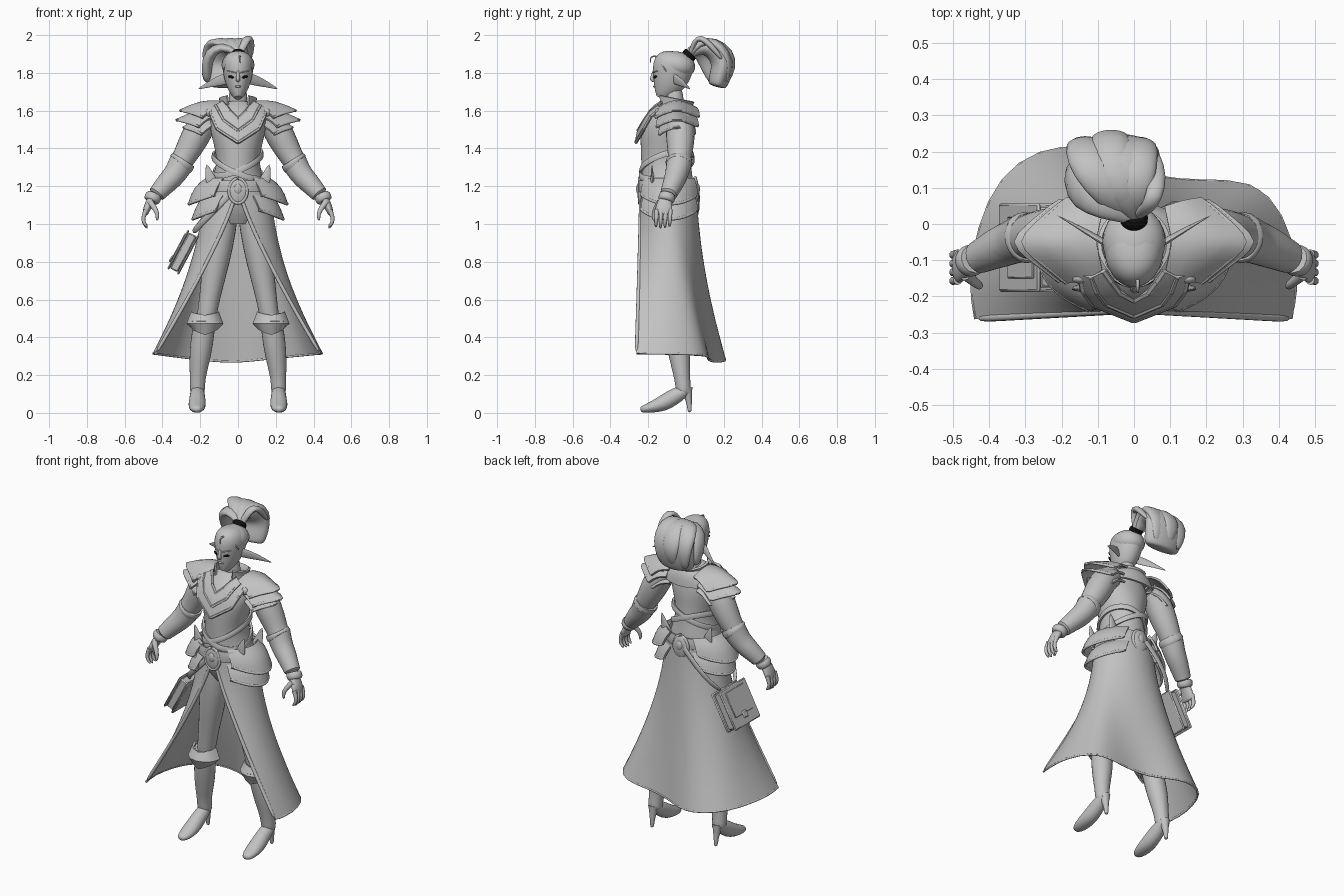
import bpy, bmesh, math
from math import sin, cos, pi, radians
from mathutils import Vector, Matrix

cube = bpy.data.objects.get("Cube")
if cube:
    bpy.data.objects.remove(cube, do_unlink=True)


def material(name, rgb):
    m = bpy.data.materials.new(name)
    m.use_nodes = True
    m.diffuse_color = (*rgb, 1)
    m.node_tree.nodes["Principled BSDF"].inputs["Base Color"].default_value = (*rgb, 1)
    return m


GREY = material("plain grey", (0.54, 0.54, 0.54))
BLACK = material("black", (0.005, 0.005, 0.005))


def finish(name, verts, faces, mat=GREY, mirror=False, sub=0, thick=0, bevel=0):
    """Make the object, bake its modifiers and smooth it by angle."""
    mesh = bpy.data.meshes.new(name)
    mesh.from_pydata([tuple(v) for v in verts], [], faces)
    mesh.materials.append(mat)
    ob = bpy.data.objects.new(name, mesh)
    bpy.context.collection.objects.link(ob)
    if mirror:
        ob.modifiers.new("mirror", "MIRROR").merge_threshold = 0.002
    if sub:
        s = ob.modifiers.new("round", "SUBSURF")
        s.levels = s.render_levels = sub
        s.boundary_smooth = "PRESERVE_CORNERS"
    if thick:
        s = ob.modifiers.new("thickness", "SOLIDIFY")
        s.thickness, s.offset = thick, 0
    if bevel:
        ob.modifiers.new("bevel", "BEVEL").width = bevel
    bpy.ops.object.select_all(action="DESELECT")
    ob.select_set(True)
    bpy.context.view_layer.objects.active = ob
    bpy.ops.object.convert(target="MESH")
    bm = bmesh.new()
    bm.from_mesh(ob.data)
    bmesh.ops.recalc_face_normals(bm, faces=bm.faces)
    bm.to_mesh(ob.data)
    bm.free()
    bpy.ops.object.shade_smooth_by_angle(angle=radians(40))


def grid_faces(rows, cols, closed):
    return [(i * cols + j, i * cols + (j + 1) % cols, (i + 1) * cols + (j + 1) % cols, (i + 1) * cols + j)
            for i in range(rows - 1) for j in range(cols if closed else cols - 1)]


def panel(name, rows, thick=0.012, closed=False, sub=1, mirror=True):
    """Sheet stretched over rows of points."""
    faces = grid_faces(len(rows), len(rows[0]), closed)
    finish(name, [p for r in rows for p in r], faces, mirror=mirror, sub=sub, thick=thick)


def sweep(name, path, flat=1.0, up=(0, 1, 0), mirror=True, mat=GREY, n=12, sub=1):
    """Rounded tube through (x, y, z, radius[, second radius]) points."""
    pts, verts = [Vector(p[:3]) for p in path], []
    grow = 3 / (2 + cos(2 * pi / n))
    for i, p in enumerate(path):
        d = (pts[min(i + 1, len(pts) - 1)] - pts[max(i - 1, 0)]).normalized()
        a = d.cross(Vector(up)).normalized()
        b = a.cross(d)
        r = p[3] * grow
        r2 = p[4] * grow if len(p) > 4 else r * flat
        verts += [pts[i] + a * r * cos(2 * pi * k / n) + b * r2 * sin(2 * pi * k / n) for k in range(n)]
    faces = grid_faces(len(path), n, True)
    faces += [tuple(range(n)), tuple(range(len(verts) - n, len(verts)))]
    finish(name, verts, faces, mat, mirror, sub)


def trim(name, points, r=0.008, up=(0, 1, 0), mirror=True):
    sweep(name, [(*p, r) for p in points], up=up, mirror=mirror, n=6)


def blob(name, c, s, mirror=False, mat=GREY, rot=(0, 0, 0)):
    bm = bmesh.new()
    bmesh.ops.create_uvsphere(bm, u_segments=20, v_segments=12, radius=1)
    m = Matrix.Translation(c)
    for axis, angle in zip("ZYX", reversed(rot)):
        m = m @ Matrix.Rotation(radians(angle), 4, axis)
    m = m @ Matrix.Diagonal((*s, 1))
    data = [m @ v.co for v in bm.verts], [tuple(v.index for v in f.verts) for f in bm.faces]
    bm.free()
    finish(name, *data, mat, mirror)


def around(angles, rx, ry, z, cx=0.0, cy=-0.09):
    """Points on an ellipse; zero degrees faces the front. z may depend on the angle."""
    return [(cx + rx * sin(radians(a)), cy - ry * cos(radians(a)), z(a) if callable(z) else z) for a in angles]


# Torso and neck
sweep("torso", [(0, -.09, 1.0, .08, .07), (0, -.09, 1.08, .16, .118), (0, -.095, 1.18, .155, .138),
                (0, -.102, 1.27, .125, .132), (0, -.107, 1.34, .11, .13), (0, -.11, 1.42, .127, .13),
                (0, -.11, 1.5, .148, .133), (0, -.085, 1.57, .15, .105), (0, -.065, 1.62, .1, .07),
                (0, -.06, 1.65, .05, .05)], mirror=False, n=20, sub=2)
sweep("neck", [(0, -.05, 1.57, .06), (0, -.06, 1.64, .046), (0, -.07, 1.74, .05)], mirror=False)

# Head and face
sweep("head", [(0, -.136, 1.668, .018, .022), (0, -.126, 1.688, .036, .046), (0, -.1, 1.73, .06, .08),
               (0, -.08, 1.78, .075, .1), (0, -.068, 1.83, .084, .108), (0, -.06, 1.87, .079, .1),
               (0, -.052, 1.898, .058, .074), (0, -.05, 1.913, .025, .03)], mirror=False, n=20, sub=2)
blob("hair_cap", (0, -.047, 1.842), (.0875, .097, .071), rot=(-12, 0, 0))
sweep("nose", [(0, -.17, 1.81, .006), (0, -.177, 1.785, .009), (0, -.184, 1.766, .012), (0, -.166, 1.755, .01)],
      mirror=False, n=8)
blob("lips", (0, -.166, 1.728), (.017, .008, .006))
blob("eyes", (.037, -.163, 1.779), (.018, .005, .007), True, BLACK, (0, -12, 25))
trim("brows", [(.012, -.173, 1.8), (.035, -.168, 1.808), (.062, -.146, 1.81)], .003, up=(0, 0, 1))
sweep("ears", [(.065, -.06, 1.768, .028), (.1, -.04, 1.758, .027), (.15, -.01, 1.74, .016), (.215, .025, 1.713, .002)],
      flat=.3)

# Ponytail, side locks and forelock
sweep("hair_tie", [(0, .004, 1.882, .03), (0, .006, 1.884, .039), (0, .026, 1.902, .039), (0, .028, 1.904, .03)],
      up=(1, 0, 0), mirror=False, mat=BLACK, n=16)
sweep("ponytail", [(0, .022, 1.898, .02, .022), (-.02, .075, 1.943, .04, .055), (-.045, .15, 1.935, .066, .11),
                   (-.055, .2, 1.86, .064, .128), (-.055, .182, 1.785, .058, .122), (-.055, .167, 1.74, .052, .112),
                   (-.055, .163, 1.725, .04, .095)],
      up=(1, 0, 0), mirror=False, n=16, sub=2)
for name, x in (("inner_lock", .01), ("middle_lock", -.065), ("outer_lock", -.135)):
    sweep(name, [(x * .1, .025, 1.9, .015), (x * .5, .075, 1.965, .022), (x * .9, .15, 1.965, .028),
                 (x, .23 - .3 * abs(x + .065), 1.905, .031), (x, .248 - .3 * abs(x + .065), 1.83, .024),
                 (x, .205, 1.735, .012)],
          flat=1.9, up=(1, 0, 0), mirror=False)
sweep("right_lock", [(-.01, .025, 1.905, .015), (-.08, .05, 1.945, .025), (-.15, .09, 1.91, .033),
                     (-.168, .13, 1.83, .03), (-.165, .15, 1.745, .018)], flat=1.6, mirror=False)
sweep("left_lock", [(.01, .025, 1.905, .012), (.04, .045, 1.97, .015), (.055, .075, 1.992, .017),
                    (.068, .13, 1.95, .018), (.06, .2, 1.86, .008)], flat=1.4, up=(1, 0, 0), mirror=False)
sweep("forelock", [(.01, -.14, 1.88, .005), (.01, -.172, 1.893, .005), (.01, -.192, 1.878, .004), (.012, -.186, 1.85, .002)],
      up=(1, 0, 0), mirror=False, n=8)
trim("temple_strands", [(.0, -.158, 1.866), (.035, -.152, 1.872), (.065, -.13, 1.85), (.08, -.1, 1.8)], .004, (0, 0, 1))

# Collar, back yoke and breast plate
turn = range(35, 181, 29)
collar_top = around(turn, .1, .1, lambda a: 1.665 + .02 * cos(radians(a)), cy=-.055)
panel("collar", [around(turn, .118, .1, 1.59, cy=-.07), around(turn, .085, .085, 1.625, cy=-.06), collar_top])
back = range(80, 181, 20)
panel("back_yoke", [around(back, .17, .115, lambda a: 1.565 + .02 * cos(radians(a)), cy=-.06),
                    around(back, .145, .11, 1.605, cy=-.06), around(back, .09, .09, 1.635, cy=-.06)])
outer = [(.15, -.135, 1.61), (.14, -.185, 1.57), (.112, -.222, 1.505), (0, -.266, 1.432)]
inner = [(.085, -.13, 1.645), (.064, -.16, 1.625), (.042, -.19, 1.595), (0, -.212, 1.555)]
middle = [tuple((p + q) / 2 - (.014 if i == 1 else 0) for i, (p, q) in enumerate(zip(a, b)))
          for a, b in zip(outer, inner)]
panel("breast_plate", [outer, middle, inner], sub=0)
for name, row in (("breast_plate_trim", outer), ("breast_plate_ridge", middle), ("neckline_trim", inner)):
    for p, q in zip(row, row[1:]):
        sweep(name, [(*p, .008), (*q, .008)], n=6, sub=0)


# Layered pointed shoulder plates
def arch(x, z, drop, tip, w):
    return [(x + tip * (1 - abs(t / 3)), -.05 + (w if t > 0 else w * .92) * t / 3, z - drop * (t / 3) ** 2)
            for t in range(-3, 4)]


for name, z, x, tip, w in (("upper", 1.6, .185, .14, .12), ("middle", 1.55, .205, .14, .115),
                           ("lower", 1.51, .19, .115, .1)):
    edge = arch(x, z, .035, tip, w)
    panel(name + "_shoulder_plates", [arch(x - .1, z + .05, .035, .02, w * .8),
                                      arch(x - .05, z + .052, .04, .07, w * .95), edge])
    trim(name + "_shoulder_trim", edge)
blob("shoulder_studs", (.15, -.15, 1.59), (.022, .015, .022), True)

# Arms, bracers and hands
sweep("arms", [(.13, -.035, 1.57, .06), (.185, -.03, 1.54, .076), (.23, -.03, 1.455, .077), (.275, -.03, 1.37, .064),
               (.33, -.045, 1.28, .053), (.4, -.08, 1.2, .045), (.45, -.1, 1.13, .03)])
cuff = [(.295, -.035, 1.33, .067), (.31, -.04, 1.305, .066), (.335, -.05, 1.26, .06), (.375, -.065, 1.22, .057),
        (.425, -.09, 1.165, .045), (.437, -.095, 1.15, .048)]
sweep("bracers", cuff)
sweep("bracer_rims", [(.288, -.035, 1.34, .064), (.293, -.035, 1.332, .071), (.304, -.04, 1.315, .071), (.31, -.04, 1.31, .065)])
sweep("wrist_bands", [(.442, -.097, 1.155, .038), (.447, -.1, 1.145, .046), (.46, -.105, 1.125, .042), (.463, -.107, 1.118, .034)])
sweep("palms", [(.45, -.105, 1.14, .024, .03), (.475, -.115, 1.1, .022, .044), (.49, -.12, 1.06, .017, .045),
                (.492, -.12, 1.045, .01, .038)])
for i, name in enumerate(("little", "ring", "middle", "index")):
    y, low = -.083 - .024 * i, .008 * abs(i - 1.7)
    sweep(name + "_fingers", [(.487, y, 1.075, .012), (.503, y - .002, 1.035, .011), (.5, y - .004, 1.005, .01),
                              (.478, y - .004, .972 + low, .006)], n=8)
sweep("thumbs", [(.465, -.14, 1.115, .016), (.438, -.163, 1.08, .013), (.424, -.172, 1.05, .011), (.43, -.172, 1.015, .006)], n=8)

# Legs, boots and knee guards
sweep("legs", [(.08, -.09, 1.09, .08), (.09, -.09, .98, .083), (.116, -.085, .8, .072), (.145, -.075, .64, .056),
               (.168, -.068, .5, .05), (.178, -.06, .44, .05)])
sweep("boots", [(.172, -.066, .52, .058), (.178, -.062, .47, .057), (.192, -.045, .37, .061), (.205, -.03, .27, .053),
                (.214, -.02, .18, .04), (.215, -.014, .13, .041), (.215, -.012, .105, .036), (.215, -.015, .09, .02)])
sweep("shoes", [(.215, .01, .125, .03, .025), (.215, -.02, .11, .038, .036), (.215, -.07, .082, .041, .044),
                (.216, -.12, .05, .046, .043), (.217, -.18, .03, .044, .03), (.218, -.225, .02, .032, .02),
                (.218, -.243, .018, .014, .012)], up=(0, 0, 1))
sweep("heels", [(.215, .002, .13, .03), (.215, .012, .085, .02), (.215, .018, .04, .012), (.215, .02, 0, .011)], n=8)
knee = range(-90, 91, 30)
for name, bulge, z in (("knee_guards", .086, 0), ("knee_ridges", .092, -.012)):
    rows = [around(knee, r, r, lambda a, z0=z0, k=k: z0 + k * (1 - abs(a) / 90), .175, -.062)
            for z0, r, k in ((.535, .068, -.02), (.485 + z, bulge, 0), (.455, .068, -.04))]
    panel(name, rows, sub=0)
sweep("boot_cuffs", [(.173, -.066, .44, .06), (.173, -.066, .45, .07), (.172, -.066, .5, .069), (.172, -.066, .51, .06)])

# Long skirt open at the front
hem = [(-.435, -.262), (-.455, -.16), (-.43, -.01), (-.37, .13), (-.26, .205), (-.14, .215), (-.03, .16),
       (.06, .125), (.18, .115), (.33, .12), (.41, .03), (.455, -.12), (.435, -.262)]
skirt = []
for i in range(9):
    v, row = i / 8, []
    for j, (hx, hy) in enumerate(hem):
        u = j / (len(hem) - 1)
        a, side = radians(2 + 356 * u), sin(pi * u)
        f = v ** (1.2 + .15 * side)
        wx, wy = -.178 * sin(a), -.09 - .148 * cos(a)
        row.append((wx + (hx - wx) * f, wy + (hy - wy) * f, 1.17 - v * (.855 + .045 * side ** 4)))
    skirt.append(row)
panel("skirt", skirt, .008, sub=2, mirror=False)
trim("skirt_hem", skirt[-1], .006, (0, 0, 1), False)
trim("skirt_right_edge", [r[0] for r in skirt], .01, mirror=False)
trim("skirt_left_edge", [r[-1] for r in skirt], .01, mirror=False)

# Belts and buckles
full = range(0, 360, 18)
for name, z, tilt, rx, ry, h, rise in (("main_belt", 1.2, 0, .168, .147, .03, 0), ("left_sash", 1.32, .42, .128, .138, .015, .04),
                                       ("right_sash", 1.305, -.42, .132, .14, .015, .04)):
    rows = [around(full, rx + k, ry + k, lambda a, s=s: z + s * h + tilt * rx * sin(radians(a)) - rise * cos(radians(a)),
                   cy=-.102) for s, k in ((-1, .003), (0, .006), (1, 0))]
    panel(name, rows, .012, closed=True, mirror=False)
for name, y in (("front", -.242), ("back", .052)):
    blob(name + "_buckle", (0, y, 1.175), (.05, .016, .068))
    ring = [(.05 * sin(t * pi / 6), y - .003, 1.175 + .068 * cos(t * pi / 6)) for t in range(13)]
    trim(name + "_buckle_rim", ring, .009, mirror=False)
    blob(name + "_buckle_gem", (0, y + math.copysign(.008, y), 1.185), (.022, .014, .03))

# Hip armour
hip = range(28, 155, 14)
for name, top, low, r in (("lower_hip_plates", 1.15, 1.075, .242), ("upper_hip_plates", 1.24, 1.155, .262)):
    edge = around(hip, r, .165, lambda a: low - .05 * abs(sin(radians((a - 28) * 2.857 / 2))))
    panel(name, [around(hip, .165, .146, top), around(hip, r * .88, .16, (top + low) / 2), edge])
    trim(name[:-1] + "_trim", edge, up=(0, 0, 1))
for name, y, k in (("front_hip_spikes", -.17, -.01), ("back_hip_spikes", -.02, .015)):
    sweep(name, [(.125, y, 1.17, .035), (.145, y + k, 1.24, .03), (.168, y + k, 1.32, .003)], flat=.35, n=8)

# Book satchel hung on the right hip
tilt = Matrix.Translation((-.29, -.065, .85)) @ Matrix.Rotation(radians(28), 4, "Y")


def box(name, c, s, bevel=.006):
    bm = bmesh.new()
    bmesh.ops.create_cube(bm, size=1)
    verts = [tilt @ (Vector(c) + Vector(v.co[i] * s[i] for i in range(3))) for v in bm.verts]
    faces = [tuple(v.index for v in f.verts) for f in bm.faces]
    bm.free()
    finish(name, verts, faces, bevel=bevel)


box("satchel_body", (0, 0, 0), (.046, .22, .215))
box("satchel_outer_cover", (-.029, 0, 0), (.012, .245, .235))
box("satchel_inner_cover", (.029, 0, 0), (.012, .245, .235))
box("satchel_flap", (-.036, 0, .02), (.008, .17, .15), .003)
box("satchel_clasp", (-.04, 0, -.06), (.012, .04, .04))
for name, path in (("front_strap", [(-.03, -.235, 1.17), (-.12, -.225, 1.08), (-.2, -.19, 1.0), (-.24, -.13, .95)]),
                   ("back_strap", [(-.03, .065, 1.18), (-.13, .07, 1.08), (-.2, .045, 1.0), (-.24, .0, .95)])):
    sweep(name, [(*p, .016) for p in path], flat=.4, mirror=False, n=8)
